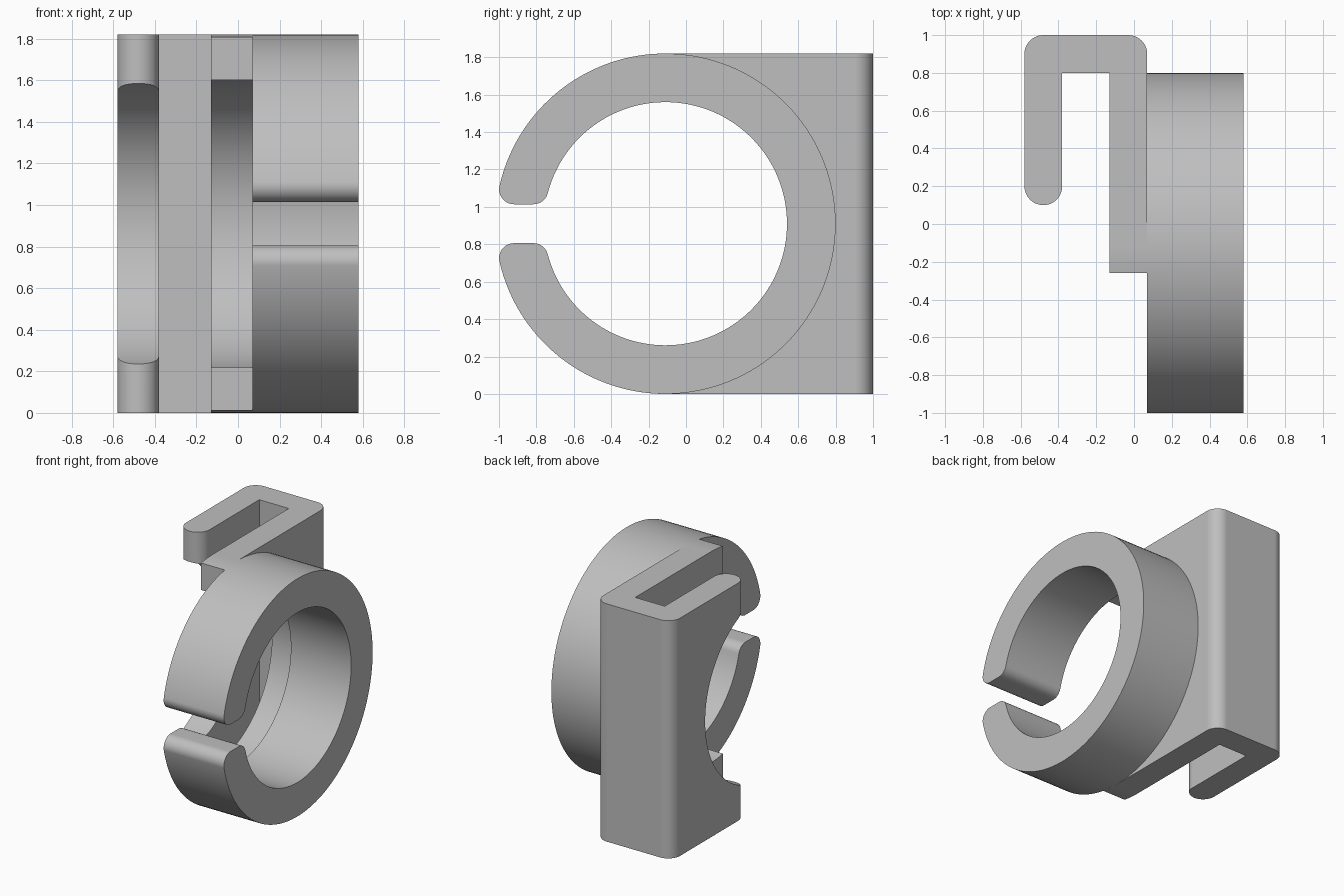
import bpy, bmesh
from math import pi, radians, sqrt, atan2, cos, sin
from mathutils import Vector

cube = bpy.data.objects.get("Cube")
if cube:
    bpy.data.objects.remove(cube, do_unlink=True)

# Shared dimensions
CY, CZ = -0.11, 0.91          # ring axis
OUTER, INNER, BORE = 0.91, 0.65, 0.707
X0, X1, X2, X3, X4 = -0.58, -0.38, -0.13, 0.07, 0.58
BACK, SLOT, HEIGHT = 1.0, 0.8, 1.82

grey = bpy.data.materials.new("grey_plastic")
grey.use_nodes = True
colour = (0.52, 0.52, 0.52, 1)
grey.diffuse_color = colour
grey.node_tree.nodes["Principled BSDF"].inputs["Base Color"].default_value = colour


def arc(cx, cy, r, a, b, n):
    """Points along an arc from angle a to angle b."""
    return [(cx + r * cos(a + (b - a) * i / n), cy + r * sin(a + (b - a) * i / n))
            for i in range(n + 1)]


def prism(name, outline, place, push):
    """Extrude a flat outline; place maps its 2D points into space."""
    bm = bmesh.new()
    face = bm.faces.new([bm.verts.new(place(*p)) for p in outline])
    extruded = bmesh.ops.extrude_face_region(bm, geom=[face])
    verts = [v for v in extruded["geom"] if isinstance(v, bmesh.types.BMVert)]
    bmesh.ops.translate(bm, vec=Vector(push), verts=verts)
    bmesh.ops.recalc_face_normals(bm, faces=bm.faces)
    mesh = bpy.data.meshes.new(name)
    bm.to_mesh(mesh)
    bm.free()
    mesh.materials.append(grey)
    obj = bpy.data.objects.new(name, mesh)
    bpy.context.collection.objects.link(obj)
    return obj


def activate(obj):
    bpy.ops.object.select_all(action="DESELECT")
    obj.select_set(True)
    bpy.context.view_layer.objects.active = obj


def boolean(obj, cutter, operation):
    activate(obj)
    mod = obj.modifiers.new("shape", "BOOLEAN")
    mod.operation, mod.object, mod.solver = operation, cutter, "EXACT"
    bpy.ops.object.modifier_apply(modifier=mod.name)
    bpy.data.objects.remove(cutter, do_unlink=True)


def finish(obj):
    activate(obj)
    bpy.ops.object.shade_smooth_by_angle(angle=radians(30))
    mod = obj.modifiers.new("clean_shading", "WEIGHTED_NORMAL")
    mod.keep_sharp = True


# Clip ring: open at the front, with rounded tips
gap, fillet = 0.104, 0.08
tip_z = gap + fillet
tip_out = sqrt((OUTER - fillet) ** 2 - tip_z ** 2)
tip_in = sqrt((INNER + fillet) ** 2 - tip_z ** 2)
a_out, a_in = atan2(tip_z, -tip_out), atan2(tip_z, -tip_in)
upper = (arc(0, 0, OUTER, 0, a_out, 64)
         + arc(-tip_out, tip_z, fillet, a_out, 1.5 * pi, 10)
         + arc(-tip_in, tip_z, fillet, 1.5 * pi, a_in + pi, 10)[:-1]
         + arc(0, 0, INNER, a_in, 0, 64))
# Drop coincident joints, then mirror the upper half downwards
upper = [p for i, p in enumerate(upper)
         if i == 0 or (Vector(p) - Vector(upper[i - 1])).length > 1e-5]
lower = [(y, -z) for y, z in reversed(upper)]
outline = upper + lower[1:-1]
ring = prism("clip_ring", outline,
             lambda y, z: (X3, CY + y, CZ + z), (X4 - X3, 0, 0))
finish(ring)

# Hook bracket: J-shaped plan with rounded back corners and a rounded lip
corner, lip_r, lip_end = 0.1, (X1 - X0) / 2, 0.1
plan = ([(X3, -0.26)]
        + arc(X3 - corner, BACK - corner, corner, 0, pi / 2, 10)
        + arc(X0 + corner, BACK - corner, corner, pi / 2, pi, 10)
        + arc(X0 + lip_r, lip_end + lip_r, lip_r, pi, 2 * pi, 24)
        + [(X1, SLOT), (X2, SLOT), (X2, -0.26)])
hook = prism("hook_bracket", plan, lambda x, y: (x, y, -0.1), (0, 0, HEIGHT + 0.2))

# Trim to the side profile, round at the front like the ring
side = arc(CY, CZ, OUTER, pi / 2, 1.5 * pi, 96) + [(1.2, 0), (1.2, HEIGHT)]
boolean(hook, prism("side_trim", side, lambda y, z: (-1, y, z), (2, 0, 0)), "INTERSECT")

# Bore through the bracket
bore = arc(CY, CZ, BORE, 0, 2 * pi, 128)[:-1]
boolean(hook, prism("bore_cutter", bore, lambda y, z: (-1, y, z), (2, 0, 0)), "DIFFERENCE")
finish(hook)
